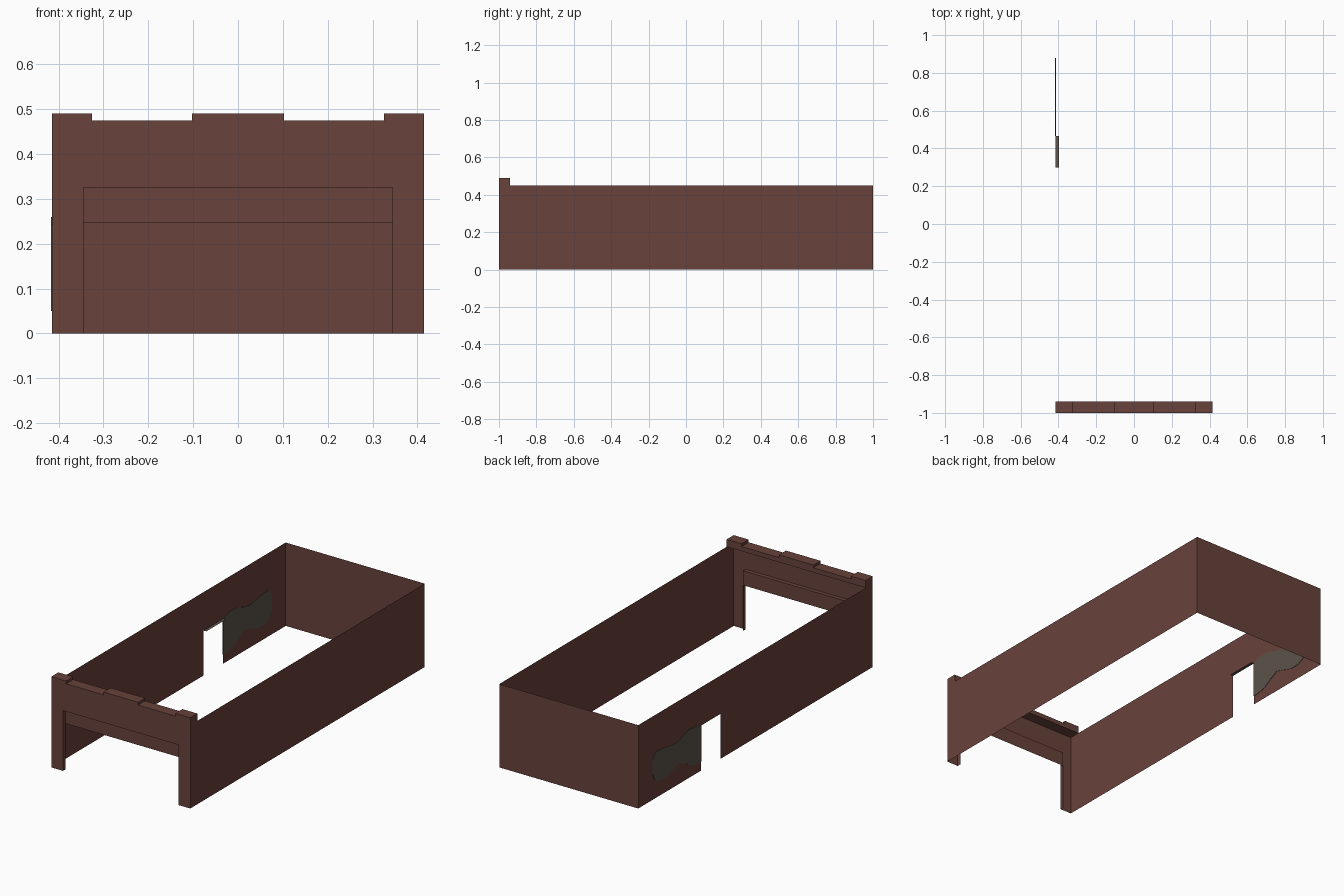
import bpy

if "Cube" in bpy.data.objects:
    bpy.data.objects.remove(bpy.data.objects["Cube"])

W, H = 0.415, 0.45          # half width, wall height
OX, OZ, PZ = 0.345, 0.325, 0.247   # gate half width, gate top, panel bottom
DEPTH = 0.022               # reveal depth of the gate


def material(name, rgb):
    m = bpy.data.materials.new(name)
    m.diffuse_color = (*rgb, 1)
    m.use_nodes = True
    m.node_tree.nodes["Principled BSDF"].inputs["Base Color"].default_value = m.diffuse_color
    return m


BRICK = material("brown_brick", (0.140, 0.054, 0.044))
PATCH = material("grey_plaster", (0.105, 0.087, 0.069))


def make(name, verts, faces, mat):
    me = bpy.data.meshes.new(name)
    me.from_pydata(verts, [], faces)
    me.materials.append(mat)
    ob = bpy.data.objects.new(name, me)
    bpy.context.collection.objects.link(ob)
    return ob


def sheet(name, verts, mat=BRICK):
    return make(name, verts, [list(range(len(verts)))], mat)


def prism(name, profile, place, a, b, mat):
    """Extrude a 2D profile between depths a and b."""
    n = len(profile)
    verts = [place(u, v, d) for d in (a, b) for u, v in profile]
    faces = [list(range(n))[::-1], list(range(n, 2 * n))]
    faces += [[i, (i + 1) % n, n + (i + 1) % n, n + i] for i in range(n)]
    return make(name, verts, faces, mat)


# plain single-skin walls
sheet("right_wall", [(W, -1, 0), (W, 1, 0), (W, 1, H), (W, -1, H)])
sheet("back_wall", [(W, 1, 0), (-W, 1, 0), (-W, 1, H), (W, 1, H)])

# left wall with side doorway
D0, D1, DZ = 0.298, 0.465, 0.243
left = [(1, 0), (D1, 0), (D1, DZ), (D0, DZ), (D0, 0), (-1, 0), (-1, H), (1, H)]
sheet("left_wall", [(-W, y, z) for y, z in left])
sheet("door_lintel", [(-W, D0, DZ), (-W, D1, DZ), (-0.398, D1, DZ), (-0.398, D0, DZ)], PATCH)

# worn plaster patch beside the doorway, showing on both faces of the wall
patch = [(D1, 0.05), (0.50, 0.05), (0.55, 0.06), (0.60, 0.09), (0.65, 0.115),
         (0.70, 0.10), (0.76, 0.08), (0.82, 0.08), (0.86, 0.10), (0.88, 0.14),
         (0.88, 0.22), (0.85, 0.25), (0.78, 0.245), (0.70, 0.23), (0.65, 0.235),
         (0.58, 0.26), (0.52, 0.26), (D1, DZ)]
prism("plaster_patch", patch, lambda u, v, d: (d, u, v), -W - 0.002, -W + 0.002, PATCH)

# front wall with gate opening
front = [(-W, 0), (-OX, 0), (-OX, OZ), (OX, OZ), (OX, 0), (W, 0), (W, H), (-W, H)]
sheet("front_wall", [(x, -1, z) for x, z in front])

# gate reveal and recessed header panel
B = -1 + DEPTH
for side, s in (("left", -1), ("right", 1)):
    sheet(side + "_gate_jamb", [(s * OX, -1, 0), (s * OX, B, 0), (s * OX, B, OZ), (s * OX, -1, OZ)])
sheet("gate_soffit", [(-OX, -1, OZ), (OX, -1, OZ), (OX, B, OZ), (-OX, B, OZ)])
sheet("gate_header_panel", [(-OX, B, PZ), (OX, B, PZ), (OX, B, OZ), (-OX, B, OZ)])

# stepped parapet cap along the front
L, T = 0.475, 0.49
half = [(0.103, T), (0.103, L), (0.326, L), (0.326, T), (W, T), (W, H)]
cap = half + [(-x, z) for x, z in reversed(half)]
prism("parapet_cap", cap, lambda u, v, d: (u, d, v), -1, -0.94, BRICK)
